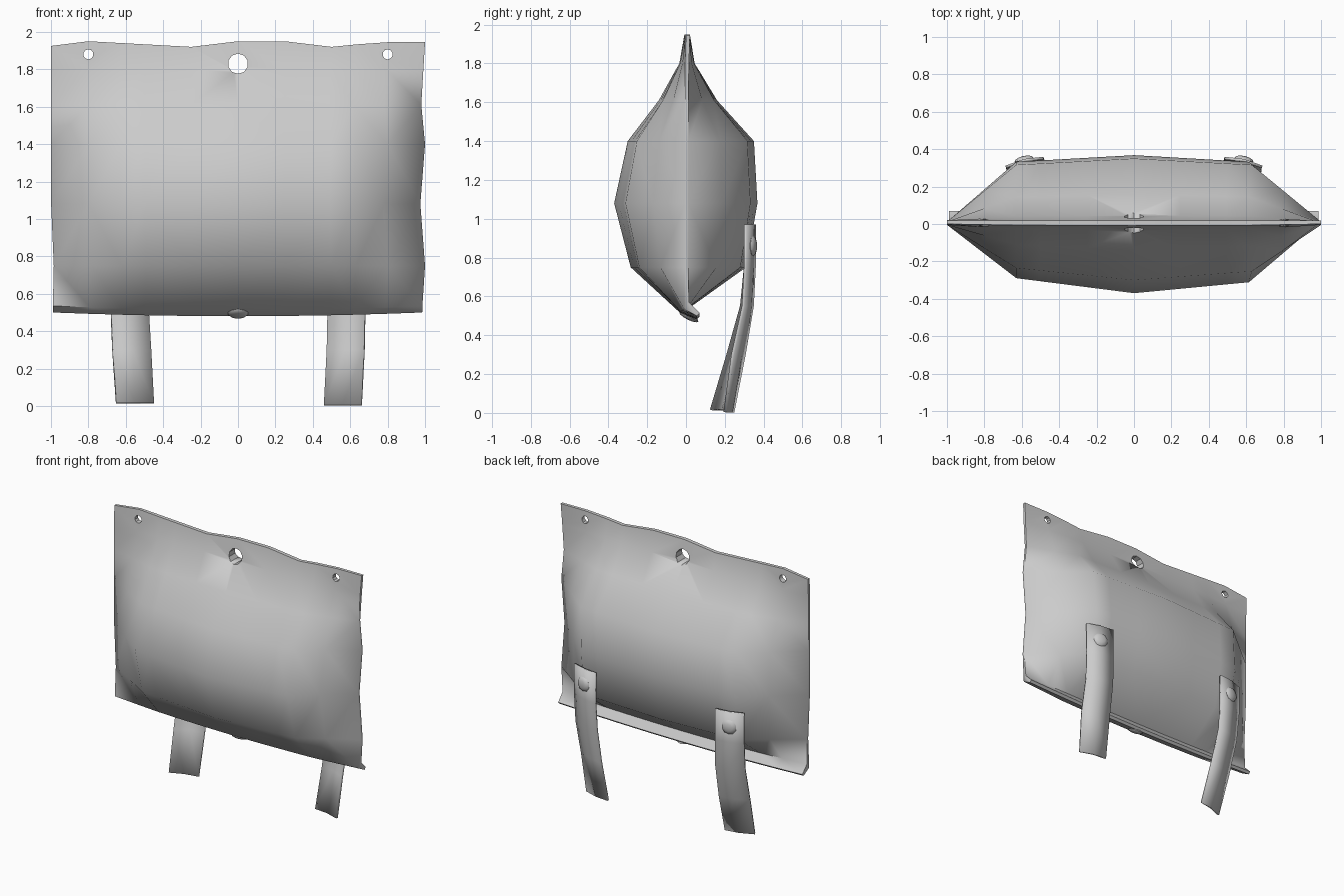
import bpy, bmesh, math
from mathutils import Vector

cube = bpy.data.objects.get("Cube")
if cube:
    bpy.data.objects.remove(cube, do_unlink=True)

grey = bpy.data.materials.new("plain grey")
grey.use_nodes = True
COLOUR = (0.6, 0.6, 0.6, 1)
grey.diffuse_color = COLOUR
grey.node_tree.nodes["Principled BSDF"].inputs["Base Color"].default_value = COLOUR


def lerp_table(points, t):
    """Piecewise linear lookup in a short list of (position, value)."""
    if t <= points[0][0]:
        return points[0][1]
    for (a, va), (b, vb) in zip(points, points[1:]):
        if t <= b:
            return va + (vb - va) * (t - a) / (b - a)
    return points[-1][1]


def finish(name, bm, angle):
    bmesh.ops.recalc_face_normals(bm, faces=bm.faces)
    mesh = bpy.data.meshes.new(name)
    bm.to_mesh(mesh)
    bm.free()
    mesh.materials.append(grey)
    obj = bpy.data.objects.new(name, mesh)
    bpy.context.collection.objects.link(obj)
    smooth(obj, angle)
    return obj


def activate(obj):
    bpy.ops.object.select_all(action='DESELECT')
    obj.select_set(True)
    bpy.context.view_layer.objects.active = obj


def smooth(obj, angle):
    activate(obj)
    bpy.ops.object.shade_smooth_by_angle(angle=math.radians(angle))


# Pouch outline: wavy top hem and side seams
TOP = [(-1, 1.925), (-.8, 1.95), (-.25, 1.92), (0, 1.95), (.25, 1.95),
       (.5, 1.92), (.75, 1.945), (1, 1.945)]
LEFT_EDGE = [(.5, .985), (.75, 1), (1.08, .975), (1.4, 1), (1.61, .98), (1.95, 1)]
RIGHT_EDGE = [(.5, .99), (.75, .985), (1.1, 1), (1.95, 1)]
COLUMNS = [-1, -.8, -.63, -.5, -.25, 0, .25, .5, .63, .8, 1]

# Each row: height, y at the seam, y at the middle of the panel
FRONT = [(.48, .055, .055), (.515, -.01, -.03), (.75, -.005, -.285), (1.08, -.005, -.37),
         (1.4, -.005, -.30), (1.61, -.005, -.14), (1.8, -.005, -.035), (1.95, 0, -.008)]
BACK = [(.495, .07, .07), (.55, .015, .03), (.75, .012, .31), (1.08, .012, .368),
        (1.4, .012, .35), (1.61, .012, .16), (1.8, .015, .045), (1.95, .02, .02)]
FRONT_SWELL = [(-1, 0), (-.63, .78), (0, 1), (.63, .84), (1, 0)]
BACK_SWELL = [(-1, 0), (-.63, .9), (0, 1), (.63, .9), (1, 0)]


def panel(bm, rows, swell):
    grid = []
    for i, (z, seam, middle) in enumerate(rows):
        line = []
        for c in COLUMNS:
            x = c * lerp_table(LEFT_EDGE if c > 0 else RIGHT_EDGE, z)
            h = z
            if i == len(rows) - 1:
                h = lerp_table(TOP, c)
            elif i < 2:
                h = z + .02 * c * c
            y = seam + (middle - seam) * lerp_table(swell, c)
            line.append(bm.verts.new((x, y, h)))
        grid.append(line)
    for low, high in zip(grid, grid[1:]):
        for k in range(len(low) - 1):
            bm.faces.new((low[k], low[k + 1], high[k + 1], high[k]))
    return grid


def rim(grid):
    return (grid[0] + [r[-1] for r in grid[1:-1]] + grid[-1][::-1]
            + [r[0] for r in grid[-2:0:-1]])


bm = bmesh.new()
front_rim = rim(panel(bm, FRONT, FRONT_SWELL))
back_rim = rim(panel(bm, BACK, BACK_SWELL))
for k in range(len(front_rim)):
    n = (k + 1) % len(front_rim)
    bm.faces.new((front_rim[k], front_rim[n], back_rim[n], back_rim[k]))
bmesh.ops.triangulate(bm, faces=bm.faces)
pouch = finish("pouch", bm, 65)

# Eyelet holes through the hem
for x, z, radius in ((-.8, 1.88, .027), (0, 1.83, .054), (.8, 1.88, .027)):
    bpy.ops.mesh.primitive_cylinder_add(vertices=10, radius=radius, depth=.6,
                                        location=(x, 0, z), rotation=(math.pi / 2, 0, 0))
    cutter = bpy.context.object
    cutter.hide_render = True
    cutter.data.materials.append(grey)
    cut = pouch.modifiers.new("eyelet", 'BOOLEAN')
    cut.operation, cut.solver, cut.object = 'DIFFERENCE', 'EXACT', cutter
    activate(pouch)
    bpy.ops.object.modifier_apply(modifier=cut.name)
    bpy.data.objects.remove(cutter, do_unlink=True)
smooth(pouch, 65)


# Back straps: a twisted ribbon given thickness
def strap(name, path):
    bm = bmesh.new()
    rows = []
    for z, outer, y_outer, inner, y_inner in path:
        middle = ((outer + inner) / 2, (y_outer + y_inner) / 2 + .012, z)
        rows.append([bm.verts.new(p) for p in
                     ((outer, y_outer, z), middle, (inner, y_inner, z))])
    for a, b in zip(rows, rows[1:]):
        for k in range(2):
            bm.faces.new((a[k], a[k + 1], b[k + 1], b[k]))
    obj = finish(name, bm, 35)
    solid = obj.modifiers.new("thickness", 'SOLIDIFY')
    solid.thickness, solid.offset = .015, 0
    return obj


strap("left_strap", [(.97, .685, .305, .485, .352), (.75, .685, .305, .485, .352),
                     (.55, .68, .295, .48, .342), (.3, .675, .24, .475, .3),
                     (.004, .66, .2, .46, .242)])
strap("right_strap", [(.97, -.685, .305, -.485, .352), (.75, -.685, .305, -.485, .352),
                      (.55, -.68, .285, -.48, .342), (.3, -.67, .215, -.465, .28),
                      (.015, -.65, .13, -.45, .19)])


# Domed snap buttons
def dome(name, centre, normal, radius, height):
    bm = bmesh.new()
    bmesh.ops.create_uvsphere(bm, u_segments=10, v_segments=6, radius=radius)
    turn = Vector(normal).to_track_quat('Z', 'Y')
    for v in bm.verts:
        v.co.z *= height / radius
        v.co = turn @ v.co + Vector(centre)
    finish(name, bm, 60)


for name, side in (("left_button", 1), ("right_button", -1)):
    dome(name, (side * .588, .344, .86), (side * .22, 1, 0), .054, .02)
dome("bottom_snap", (0, .015, .495), (0, -.45, -.9), .055, .016)
